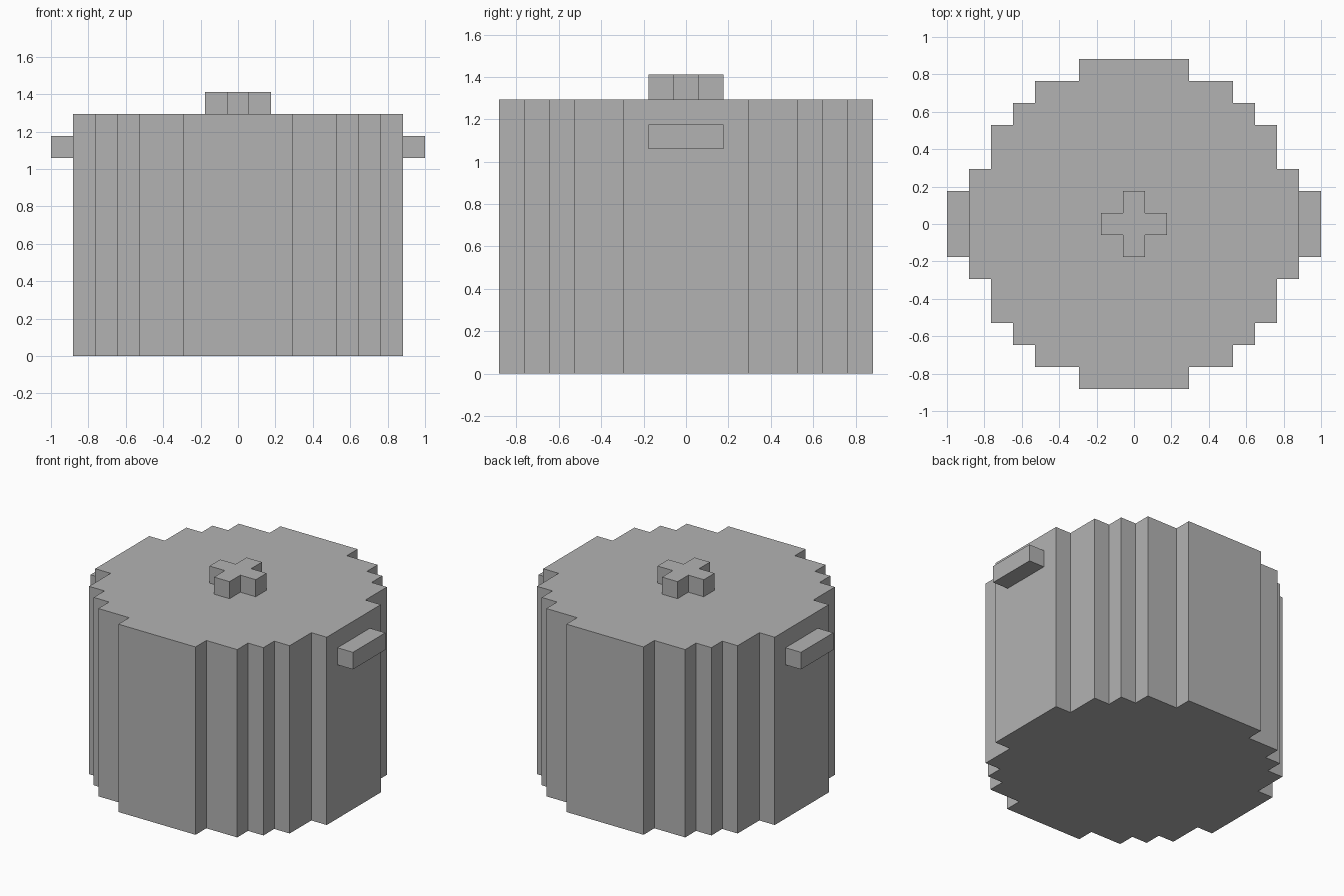
import bpy
import bmesh

UNIT = 2 / 17  # size of one block

cube = bpy.data.objects.get("Cube")
if cube:
    bpy.data.objects.remove(cube, do_unlink=True)

grey = bpy.data.materials.new("plain_grey")
grey.use_nodes = True
colour = (0.45, 0.45, 0.45, 1)
grey.diffuse_color = colour
grey.node_tree.nodes["Principled BSDF"].inputs["Base Color"].default_value = colour


def four_way(quarter):
    """Repeat a quarter outline around the z axis."""
    outline = []
    for _ in range(4):
        outline += quarter
        quarter = [(-y, x) for x, y in quarter]
    return outline


def prism(name, outline, bottom, top):
    """Extrude an outline, given in blocks, between two heights."""
    bm = bmesh.new()
    base = bm.faces.new([bm.verts.new((x * UNIT, y * UNIT, bottom * UNIT)) for x, y in outline])
    new = bmesh.ops.extrude_face_region(bm, geom=[base], use_keep_orig=True)["geom"]
    verts = [v for v in new if isinstance(v, bmesh.types.BMVert)]
    bmesh.ops.translate(bm, verts=verts, vec=(0, 0, (top - bottom) * UNIT))
    bmesh.ops.recalc_face_normals(bm, faces=bm.faces)
    mesh = bpy.data.meshes.new(name)
    bm.to_mesh(mesh)
    bm.free()
    mesh.materials.append(grey)
    obj = bpy.data.objects.new(name, mesh)
    bpy.context.collection.objects.link(obj)
    return obj


# Stepped round pot body
body_quarter = [(7.5, 2.5), (6.5, 2.5), (6.5, 4.5), (5.5, 4.5), (5.5, 5.5),
                (4.5, 5.5), (4.5, 6.5), (2.5, 6.5), (2.5, 7.5)]
prism("pot_body", four_way(body_quarter), 0, 11)

# Cross-shaped lid knob
prism("lid_knob", four_way([(1.5, 0.5), (0.5, 0.5), (0.5, 1.5)]), 11, 12)

# Side handles
for name, side in (("left_handle", 1), ("right_handle", -1)):
    inner, outer = 7.5 * side, 8.5 * side
    prism(name, [(inner, -1.5), (outer, -1.5), (outer, 1.5), (inner, 1.5)], 9, 10)
